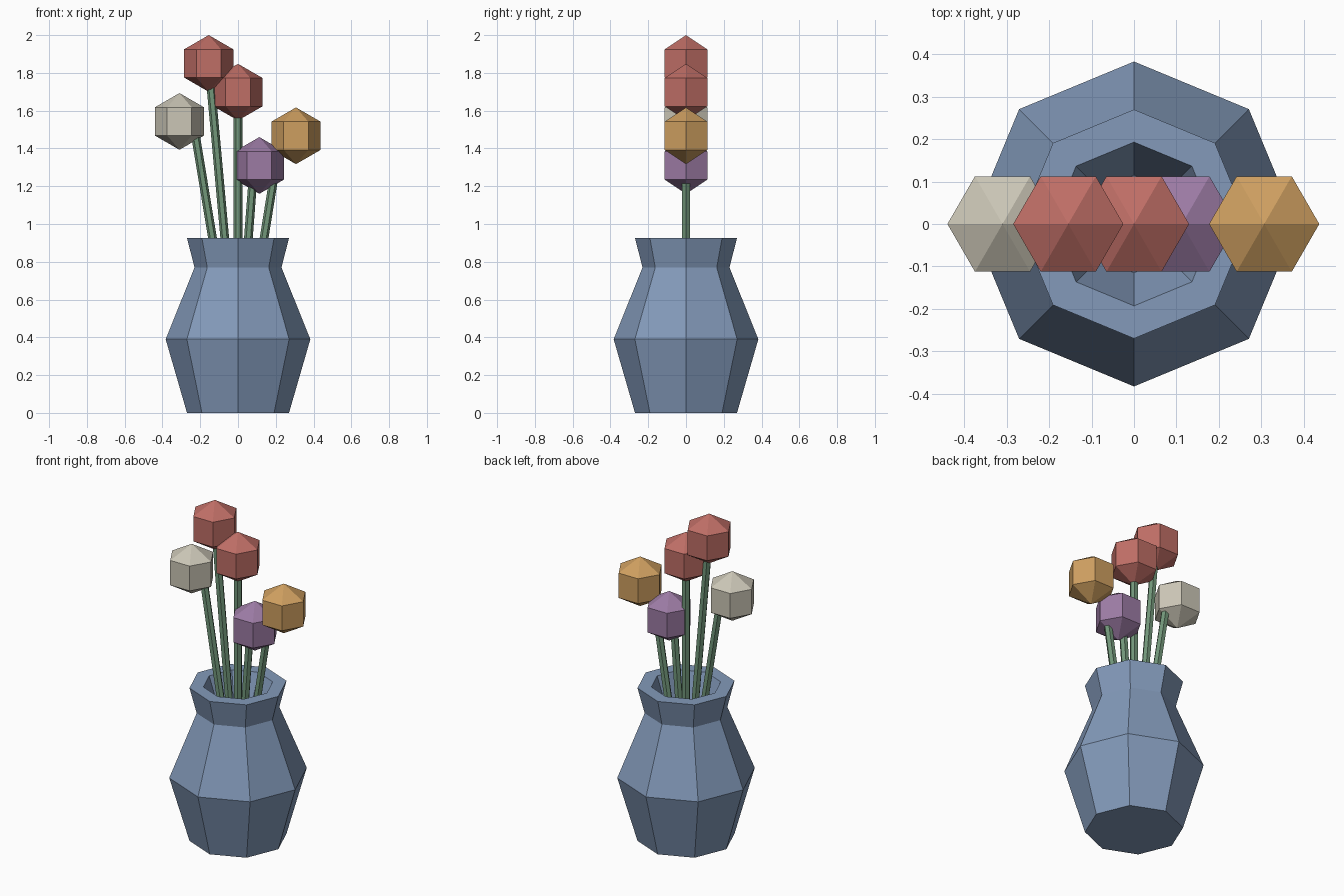
import bpy, bmesh, math
from mathutils import Vector

cube = bpy.data.objects.get("Cube")
if cube:
    bpy.data.objects.remove(cube, do_unlink=True)


def material(name, hex_color):
    """Flat material from an sRGB hex string, converted to linear."""
    srgb = [int(hex_color[i:i + 2], 16) / 255 for i in (0, 2, 4)]
    color = [((c + 0.055) / 1.055) ** 2.4 for c in srgb] + [1]
    mat = bpy.data.materials.new(name)
    mat.use_nodes = True
    mat.diffuse_color = color
    mat.node_tree.nodes["Principled BSDF"].inputs["Base Color"].default_value = color
    return mat


def lathe(name, profile, sides, mat, location=(0, 0, 0)):
    """Faceted solid from (radius, height) rings; both ends are closed."""
    bm = bmesh.new()
    rings = []
    for radius, z in profile:
        angles = [2 * math.pi * i / sides for i in range(sides)]
        rings.append([bm.verts.new((radius * math.cos(a), radius * math.sin(a), z))
                      for a in angles])
    for low, high in zip(rings, rings[1:]):
        for i in range(sides):
            j = (i + 1) % sides
            bm.faces.new((low[i], low[j], high[j], high[i]))
    for ring, end in ((rings[0][::-1], profile[0]), (rings[-1], profile[-1])):
        if end[0] > 0:
            bm.faces.new(ring)
    bmesh.ops.remove_doubles(bm, verts=bm.verts, dist=0.0001)
    bmesh.ops.recalc_face_normals(bm, faces=bm.faces)
    mesh = bpy.data.meshes.new(name)
    bm.to_mesh(mesh)
    bm.free()
    mesh.materials.append(mat)
    obj = bpy.data.objects.new(name, mesh)
    obj.location = location
    bpy.context.collection.objects.link(obj)
    return obj


blue = material("vase blue", "839ABA")
green = material("stem green", "72977A")
red = material("red bloom", "BF6E66")
cream = material("cream bloom", "CBC6B6")
gold = material("gold bloom", "CE9F60")
purple = material("purple bloom", "9C7BA4")

# Vase: outer wall, flat rim, then the tapering inside
lathe("vase", [(0.27, 0), (0.383, 0.39), (0.23, 0.77), (0.27, 0.925),
               (0.193, 0.925), (0.115, 0.70)], 8, blue)

# Flowers: bloom centre (x, z), stem x at the rim, stem top (x, z)
flowers = [
    ("cream", cream, (-0.31, 1.543), -0.135, (-0.23, 1.50)),
    ("tall_red", red, (-0.155, 1.85), -0.07, (-0.148, 1.78)),
    ("middle_red", red, (0, 1.698), 0, (0, 1.65)),
    ("purple", purple, (0.113, 1.31), 0.055, (0.082, 1.28)),
    ("gold", gold, (0.307, 1.467), 0.138, (0.218, 1.42)),
]
R = 0.15
bud = [(R * math.sin(t), -R * math.cos(t)) for t in (0, math.pi / 3, 2 * math.pi / 3)] + [(0, R)]

for name, mat, (x, z), rim_x, (top_x, top_z) in flowers:
    lathe(name + "_bloom", bud, 6, mat, (x, 0, z))
    # Stem follows its line from the bloom down into the vase
    top = Vector((top_x, 0, top_z))
    slope = (top_x - rim_x) / (top_z - 0.925)
    base = Vector((rim_x - slope * 0.22, 0, 0.705))
    axis = top - base
    stem = lathe(name + "_stem", [(0.023, 0), (0.023, axis.length)], 6, green, base)
    stem.rotation_euler = (0, math.atan2(axis.x, axis.z), 0)
